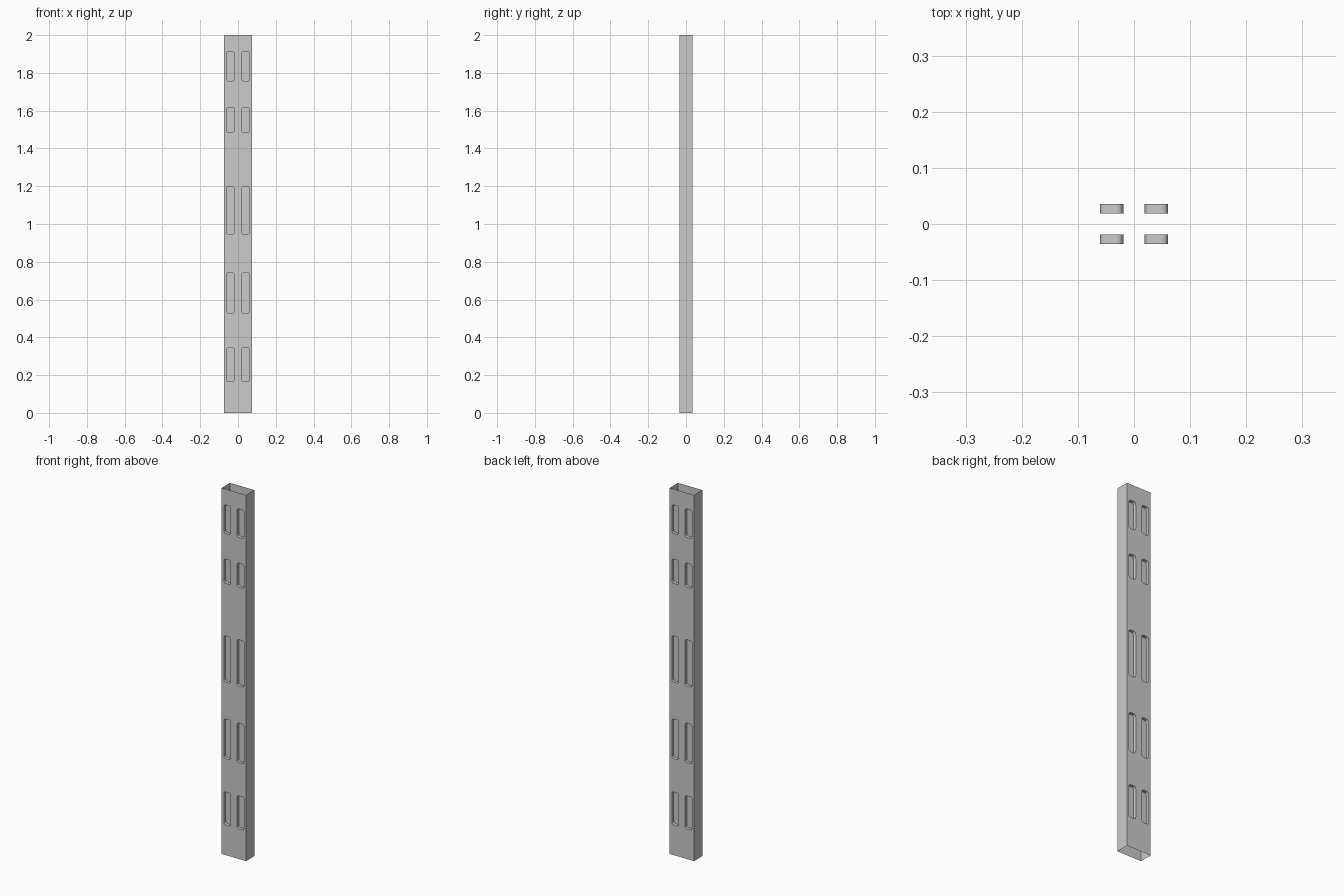
import bpy, bmesh, math

if "Cube" in bpy.data.objects:
    bpy.data.objects.remove(bpy.data.objects["Cube"])

W, D, H = 0.0735, 0.0357, 2.0            # half width, half depth, height
X_IN, X_OUT, DEPTH = 0.019, 0.061, 0.017  # slot edges and recess depth
SLOTS = [(0.165, 0.345), (0.527, 0.743), (0.945, 1.198), (1.485, 1.617), (1.757, 1.913)]
RX, RZ, SEG = 0.010, 0.014, 3             # slot corner rounding


def make_object(name, bm):
    bmesh.ops.recalc_face_normals(bm, faces=bm.faces[:])
    mesh = bpy.data.meshes.new(name)
    bm.to_mesh(mesh)
    bm.free()
    obj = bpy.data.objects.new(name, mesh)
    bpy.context.collection.objects.link(obj)
    return obj


def add_slot(bm, x0, x1, z0, z1, y0, y1):
    pts = []
    corners = [(x1 - RX, z1 - RZ), (x0 + RX, z1 - RZ), (x0 + RX, z0 + RZ), (x1 - RX, z0 + RZ)]
    for q, (cx, cz) in enumerate(corners):
        for i in range(SEG + 1):
            a = math.pi / 2 * (q + i / SEG)
            pts.append((cx + RX * math.cos(a), cz + RZ * math.sin(a)))
    a = [bm.verts.new((x, y0, z)) for x, z in pts]
    b = [bm.verts.new((x, y1, z)) for x, z in pts]
    bm.faces.new(a)
    bm.faces.new(b[::-1])
    n = len(pts)
    for i in range(n):
        j = (i + 1) % n
        bm.faces.new((a[j], a[i], b[i], b[j]))


# Rectangular post, solid for now
bm = bmesh.new()
bmesh.ops.create_cube(bm, size=1)
for v in bm.verts:
    v.co = (v.co.x * 2 * W, v.co.y * 2 * D, (v.co.z + 0.5) * H)
post = make_object("post", bm)

# Slot cutters on the front and back faces
bm = bmesh.new()
for z0, z1 in SLOTS:
    for sy in (-1, 1):
        for x0, x1 in ((-X_OUT, -X_IN), (X_IN, X_OUT)):
            add_slot(bm, x0, x1, z0, z1, sy * (D - DEPTH), sy * (D + 0.05))
cutter = make_object("slot_cutter", bm)
cutter.hide_render = True

# Press the slots into the post
mod = post.modifiers.new("slots", 'BOOLEAN')
mod.operation = 'DIFFERENCE'
mod.solver = 'EXACT'
mod.object = cutter
bpy.context.view_layer.objects.active = post
post.select_set(True)
bpy.ops.object.modifier_apply(modifier=mod.name)
bpy.data.objects.remove(cutter)

# Open both ends to leave a thin hollow tube
bm = bmesh.new()
bm.from_mesh(post.data)
ends = [f for f in bm.faces
        if all(v.co.z < 1e-4 for v in f.verts) or all(v.co.z > H - 1e-4 for v in f.verts)]
bmesh.ops.delete(bm, geom=ends, context='FACES')
bm.to_mesh(post.data)
bm.free()
